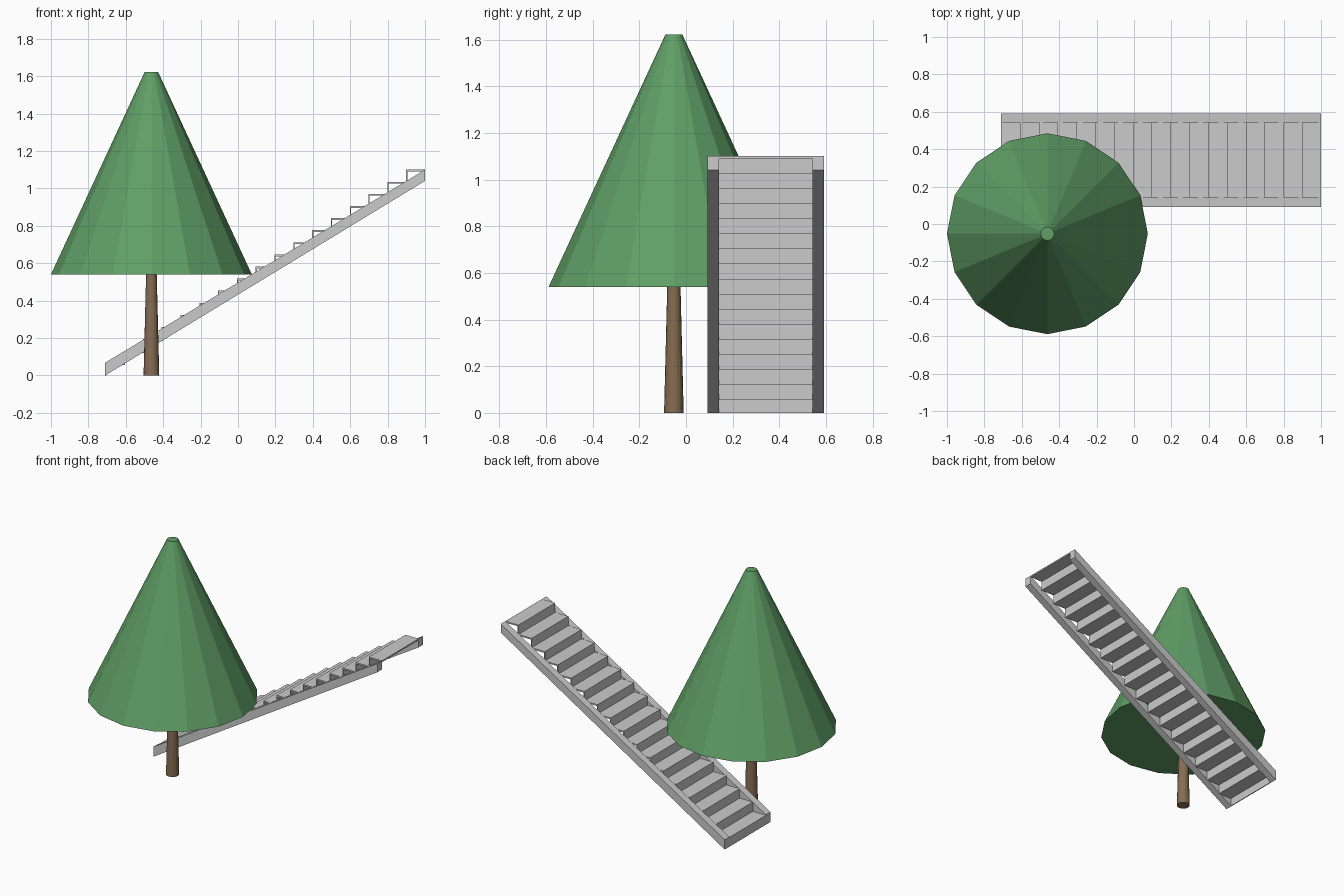
import bpy, bmesh, math
from mathutils import Matrix

if "Cube" in bpy.data.objects:
    bpy.data.objects.remove(bpy.data.objects["Cube"])


def material(name, rgb):
    m = bpy.data.materials.new(name)
    m.diffuse_color = (*rgb, 1)
    m.use_nodes = True
    m.node_tree.nodes["Principled BSDF"].inputs["Base Color"].default_value = m.diffuse_color
    return m


LEAF = material("leaf green", (0.117, 0.345, 0.133))
BARK = material("bark brown", (0.235, 0.152, 0.085))
STONE = material("light grey", (0.6, 0.6, 0.6))


def finish(name, bm, mat):
    bmesh.ops.recalc_face_normals(bm, faces=bm.faces)
    me = bpy.data.meshes.new(name)
    bm.to_mesh(me)
    bm.free()
    me.materials.append(mat)
    ob = bpy.data.objects.new(name, me)
    bpy.context.collection.objects.link(ob)
    return ob


def cone(name, r1, r2, z1, z2, mat):
    bm = bmesh.new()
    bmesh.ops.create_cone(bm, cap_ends=True, segments=16, radius1=r1, radius2=r2,
                          depth=z2 - z1,
                          matrix=Matrix.Translation((-0.463, -0.052, (z1 + z2) / 2)))
    return finish(name, bm, mat)


def prism(bm, profile, y0, y1):
    """Extrude an x-z profile from y0 to y1."""
    a = [bm.verts.new((x, y0, z)) for x, z in profile]
    b = [bm.verts.new((x, y1, z)) for x, z in profile]
    bm.faces.new(a)
    bm.faces.new(b[::-1])
    n = len(a)
    for i in range(n):
        j = (i + 1) % n
        bm.faces.new((a[i], b[i], b[j], a[j]))


# Tree
cone("trunk", 0.042, 0.028, 0, 0.56, BARK)
cone("foliage", 0.537, 0.036, 0.54, 1.622, LEAF)

# Sloping side beams of the staircase
X0, X1, Y0, Y1 = -0.71, 1.0, 0.092, 0.592
BEAM = 0.05
for name, y in (("front_stringer", Y0), ("back_stringer", Y1 - BEAM)):
    bm = bmesh.new()
    prism(bm, [(X0, 0), (X1, 1.04), (X1, 1.10), (X0, 0.068)], y, y + BEAM)
    finish(name, bm, STONE)

# Thin treads and risers, open underneath
STEPS = 17
run, rise, thick = (X1 - X0) / STEPS, 1.10 / STEPS, 0.01
treads, risers = bmesh.new(), bmesh.new()
for i in range(STEPS):
    x, top = X0 + i * run, (i + 1) * rise
    low = max(0, top - rise - thick)
    end = min(x + run + 0.006, X1)
    prism(treads, [(x, top - thick), (end, top - thick), (end, top), (x, top)],
          Y0 + BEAM, Y1 - BEAM)
    prism(risers, [(x, low), (x + 0.006, low), (x + 0.006, top - thick), (x, top - thick)],
          Y0 + BEAM, Y1 - BEAM)
finish("stair_treads", treads, STONE)
finish("stair_risers", risers, STONE)
